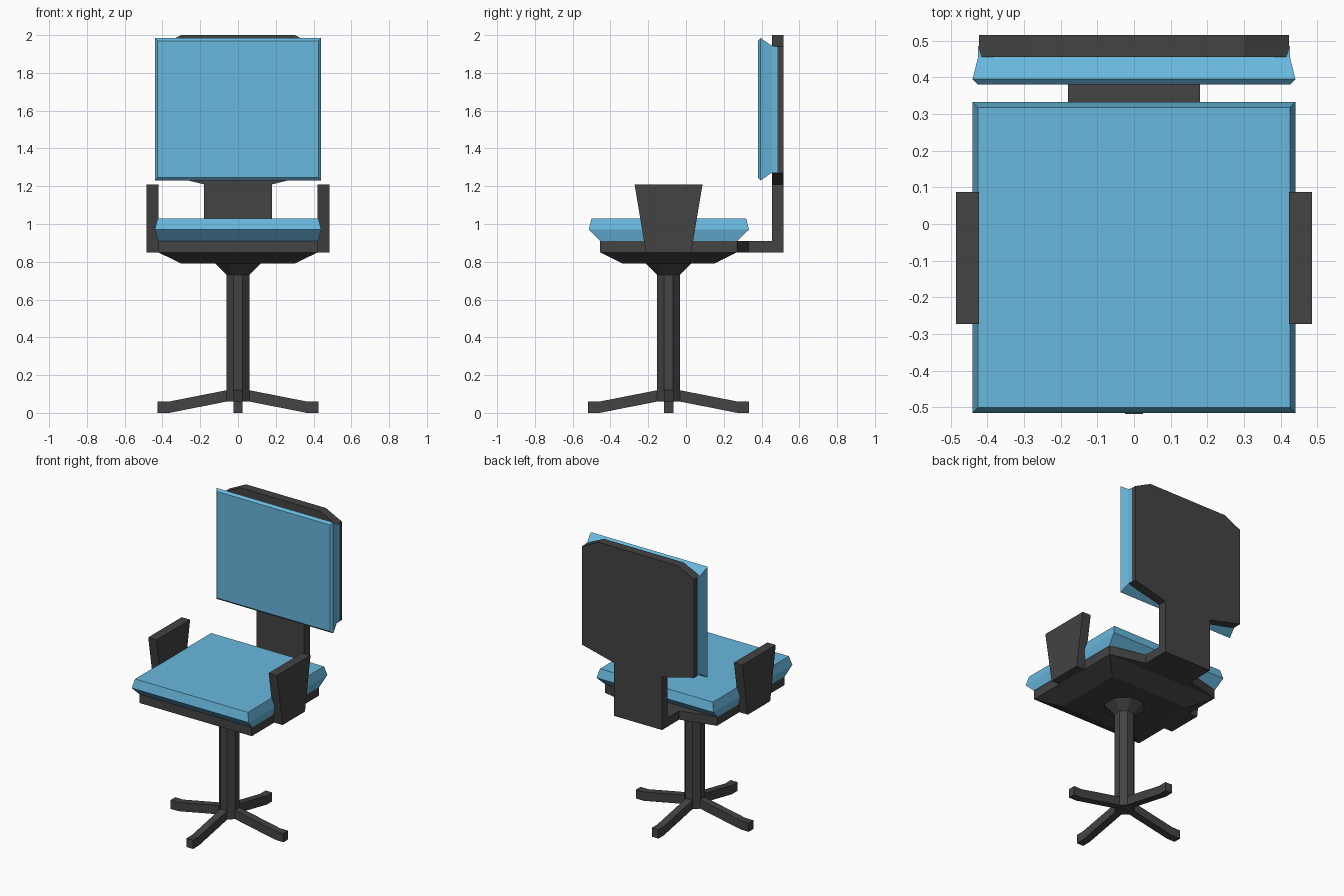
import bpy, bmesh, math
from mathutils import Vector, Matrix

if "Cube" in bpy.data.objects:
    bpy.data.objects.remove(bpy.data.objects["Cube"])

CY = -0.0925  # y of the column and seat centre


def material(name, rgb):
    m = bpy.data.materials.new(name)
    m.diffuse_color = (*rgb, 1)
    m.use_nodes = True
    m.node_tree.nodes["Principled BSDF"].inputs["Base Color"].default_value = m.diffuse_color
    return m


DARK = material("dark grey", (0.056, 0.056, 0.056))
BLUE = material("light blue", (0.14, 0.48, 0.73))


def loft(name, rings, mat):
    """Closed solid through rings of points with equal counts."""
    bm = bmesh.new()
    loops = [[bm.verts.new(p) for p in r] for r in rings]
    n = len(loops[0])
    for a, b in zip(loops, loops[1:]):
        for i in range(n):
            j = (i + 1) % n
            bm.faces.new((a[i], a[j], b[j], b[i]))
    bm.faces.new(loops[0][::-1])
    bm.faces.new(loops[-1])
    bmesh.ops.recalc_face_normals(bm, faces=bm.faces)
    me = bpy.data.meshes.new(name)
    bm.to_mesh(me)
    bm.free()
    me.materials.append(mat)
    ob = bpy.data.objects.new(name, me)
    bpy.context.collection.objects.link(ob)
    return ob


def rect(x, y0, y1, z):
    return [(-x, y0, z), (x, y0, z), (x, y1, z), (-x, y1, z)]


def upright(x, z0, z1, y):
    return [(-x, y, z0), (x, y, z0), (x, y, z1), (-x, y, z1)]


def octagon(apothem, z):
    r = apothem / math.cos(math.pi / 8)
    return [(r * math.cos(a), CY + r * math.sin(a), z)
            for a in (math.pi / 8 + k * math.pi / 4 for k in range(8))]


def mirrored(half):
    return half + [(-x, v) for x, v in reversed(half)]


# star base: four bent legs around the column
leg = [(0, 0.06), (0.06, 0.06), (0.365, 0), (0.425, 0),
       (0.425, 0.06), (0.365, 0.06), (0.06, 0.12), (0, 0.12)]
for k in range(4):
    rot = Matrix.Rotation(k * math.pi / 2, 3, 'Z')
    rings = [[rot @ Vector((d, w, z)) + Vector((0, CY, 0)) for d, z in leg]
             for w in (-0.025, 0.025)]
    loft(f"base_leg_{k + 1}", rings, DARK)

# column with flared top
loft("column", [octagon(0.06, 0.06), octagon(0.06, 0.73), octagon(0.12, 0.79)], DARK)

# seat pan with tapered underside and rear bracket
loft("seat_underside", [rect(0.30, -0.335, 0.15, 0.79),
                        rect(0.422, -0.455, 0.27, 0.85)], DARK)
pan = mirrored([(0.422, -0.455), (0.422, 0.27), (0.18, 0.33), (0.18, 0.456)])
loft("seat_pan", [[(x, y, z) for x, y in pan] for z in (0.85, 0.91)], DARK)

# back panel with narrow neck and cut top corners
back = mirrored([(0.18, 0.85), (0.18, 1.21), (0.422, 1.27), (0.422, 1.94), (0.30, 2.0)])
loft("back_panel", [[(x, y, z) for x, z in back] for y in (0.455, 0.515)], DARK)

# cushions
loft("seat_cushion", [rect(0.425, -0.455, 0.27, 0.91),
                      rect(0.44, -0.515, 0.333, 0.97),
                      rect(0.425, -0.50, 0.318, 1.03)], BLUE)
loft("back_cushion", [upright(0.425, 1.245, 1.97, 0.38),
                      upright(0.44, 1.23, 1.985, 0.395),
                      upright(0.425, 1.272, 1.943, 0.455),
                      upright(0.425, 1.272, 1.938, 0.485)], BLUE)

# armrests
arm = [(-0.12, 0.85), (0.12, 0.85), (0.18, 1.21), (-0.18, 1.21)]
for name, s in (("left", -1), ("right", 1)):
    loft(f"{name}_armrest", [[(s * x, CY + y, z) for y, z in arm]
                             for x in (0.422, 0.485)], DARK)
